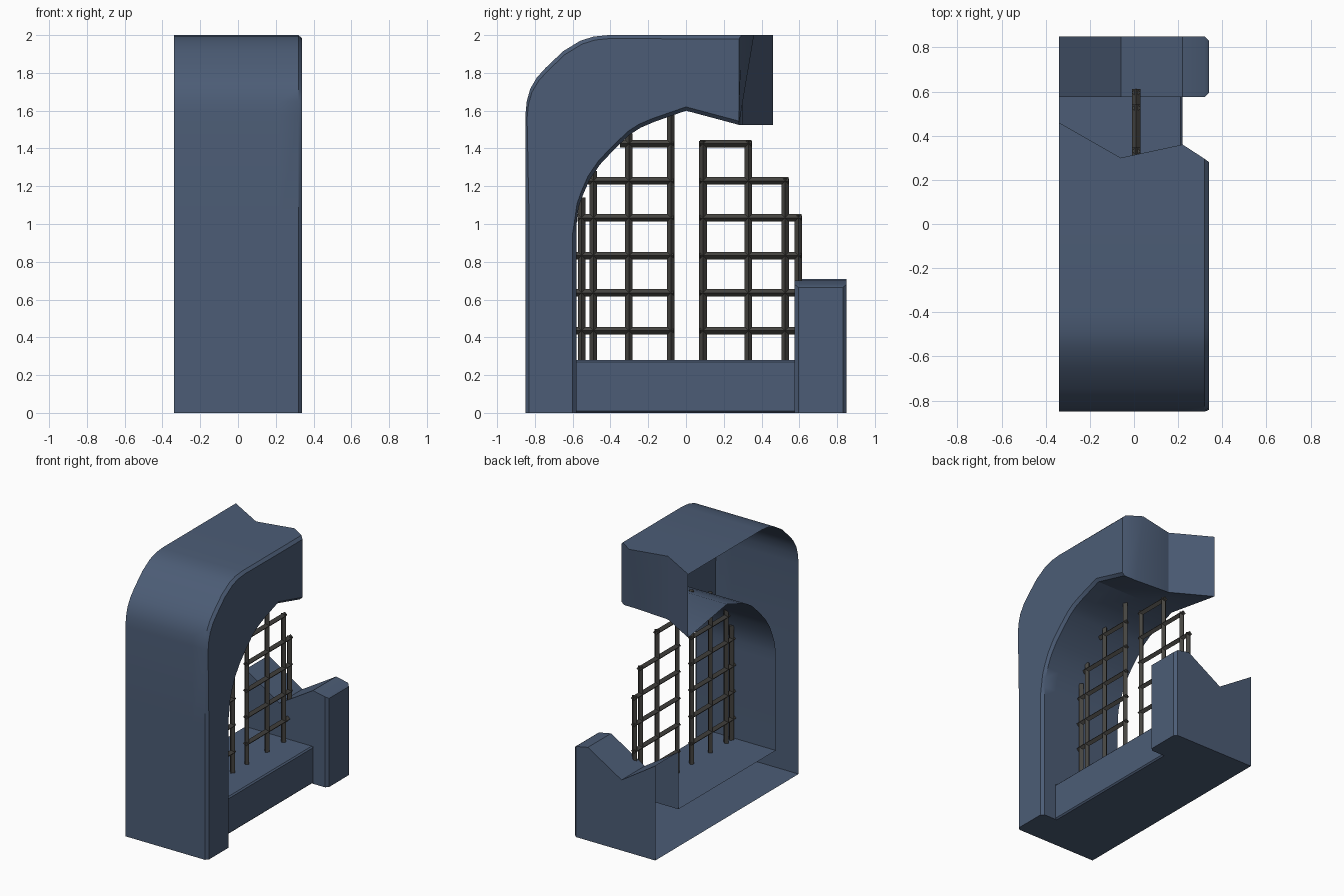
import bpy, bmesh, math
from mathutils import Vector

if "Cube" in bpy.data.objects:
    bpy.data.objects.remove(bpy.data.objects["Cube"])


def material(name, rgb):
    m = bpy.data.materials.new(name)
    m.diffuse_color = (*rgb, 1)
    m.use_nodes = True
    m.node_tree.nodes["Principled BSDF"].inputs["Base Color"].default_value = m.diffuse_color
    return m


STONE = material("blue grey stone", (0.072, 0.108, 0.180))
IRON = material("dark iron", (0.060, 0.058, 0.052))
BACK, DIP, STEP, FRONT, BEV = -0.34, -0.06, 0.22, 0.34, 0.02
XS = [BACK, DIP, STEP, FRONT - BEV, FRONT]


def finish(name, bm, mat, smooth=True):
    bmesh.ops.recalc_face_normals(bm, faces=bm.faces)
    me = bpy.data.meshes.new(name)
    bm.to_mesh(me)
    bm.free()
    me.materials.append(mat)
    ob = bpy.data.objects.new(name, me)
    bpy.context.collection.objects.link(ob)
    if smooth:
        bpy.ops.object.select_all(action='DESELECT')
        ob.select_set(True)
        bpy.context.view_layer.objects.active = ob
        bpy.ops.object.shade_smooth_by_angle(angle=math.radians(32))
    return ob


def shell(name, stations):
    """Loft a back-open U section; each station maps depth index -> (outer, inner) in y,z."""
    bm = bmesh.new()
    rings = []
    for st in stations:
        outer, inner = [], []
        for i, x in enumerate(XS):
            o, n = (Vector(p) for p in st(i))
            if i == len(XS) - 1:                      # bevelled front edges
                d = (n - o).normalized() * BEV
                o, n = o + d, n - d
            outer.append(bm.verts.new((x, *o)))
            inner.append(bm.verts.new((x, *n)))
        rings.append(outer + inner[::-1])
    n = len(XS)
    for k, (a, b) in enumerate(zip(rings, rings[1:])):
        for i in range(2 * n - 1):
            # the hollow column joins the hollow sill: no inner wall behind the sill
            if k == 0 and i >= 2 * n - 3:
                continue
            bm.faces.new((a[i], a[i + 1], b[i + 1], b[i]))
    for r in (rings[0], rings[-1]):                   # floor and broken end
        for i in range(n - 1):
            bm.faces.new((r[i], r[i + 1], r[2 * n - 2 - i], r[2 * n - 1 - i]))
    return finish(name, bm, STONE)


# Tall column curving into the broken arch
outer = [(-.85, 0), (-.85, .28), (-.85, 1.0), (-.85, 1.58), (-.843, 1.65), (-.825, 1.715),
         (-.79, 1.775), (-.745, 1.825), (-.65, 1.915), (-.56, 1.97), (-.49, 1.992),
         (-.41, 2.0), (0, 2.0)]
inner = [(-.58, 0), (-.58, .28), (-.58, .95), (-.578, 1.02), (-.568, 1.09), (-.545, 1.155),
         (-.51, 1.235), (-.455, 1.315), (-.38, 1.395), (-.295, 1.475), (-.24, 1.51),
         (-.17, 1.54), (0, 1.6)]
stations = [lambda i, o=o, n=n: (o, n) for o, n in zip(outer, inner)]
end_top = [.46, .30, .36, .295, .28]
end_low = [.46, .30, .28, .28, .28]
stations.append(lambda i: ((end_top[i], 2.0), (end_low[i], 1.525)))
shell("broken_arch", stations)

# Short broken column
stub_top = [.71, .53, .70, .68, .665]
shell("broken_column", [
    lambda i: ((.85, 0), (.575, 0)),
    lambda i: ((.85, .28), (.575, .28)),
    lambda i: ((.85, stub_top[i]), (.575, stub_top[i]))])

# Recessed sill, open at the back
bm = bmesh.new()
section = [(BACK, 0), (STEP - .01, 0), (STEP, .01), (STEP, .27), (STEP - .01, .28), (BACK, .28)]
ends = [[bm.verts.new((x, y, z)) for x, z in section] for y in (-.58, .575)]
for i in range(len(section) - 1):
    bm.faces.new((ends[0][i], ends[0][i + 1], ends[1][i + 1], ends[1][i]))
sill = finish("sill", bm, STONE)
# face the open strip away from the hollow
if max(sill.data.polygons, key=lambda p: p.center.z).normal.z < 0:
    sill.data.flip_normals()


def bar(bm, a, b, r=0.02):
    """Diamond-section bar between two (y, z) points."""
    a, b = Vector((.01, *a)), Vector((.01, *b))
    side = (b - a).normalized().cross(Vector((1, 0, 0))) * r
    offs = [Vector((r, 0, 0)), side, Vector((-r, 0, 0)), -side]
    va = [bm.verts.new(a + o) for o in offs]
    vb = [bm.verts.new(b + o) for o in offs]
    for i in range(4):
        j = (i + 1) % 4
        bm.faces.new((va[i], va[j], vb[j], vb[i]))
    bm.faces.new(va[::-1])
    bm.faces.new(vb)


def lattice(name, uprights, rails):
    bm = bmesh.new()
    for y, top in uprights:
        bar(bm, (y, .27), (y, top))
    for z, y0, y1 in rails:
        bar(bm, (y0, z), (y1, z))
    finish(name, bm, IRON, smooth=False)


# Iron lattice leaves, one on each side of the gap
lattice("left_lattice", [(-.08, 1.58), (-.302, 1.48), (-.49, 1.28), (-.553, 1.14)],
        [(.435, -.58, -.065), (.635, -.58, -.065), (.833, -.58, -.065),
         (1.033, -.575, -.065), (1.228, -.52, -.065), (1.425, -.35, -.065)])
lattice("right_lattice", [(.09, 1.44), (.33, 1.44), (.525, 1.24), (.595, 1.045)],
        [(.435, .075, .61), (.635, .075, .61), (.833, .075, .61),
         (1.033, .075, .612), (1.228, .075, .543), (1.425, .075, .348)])
